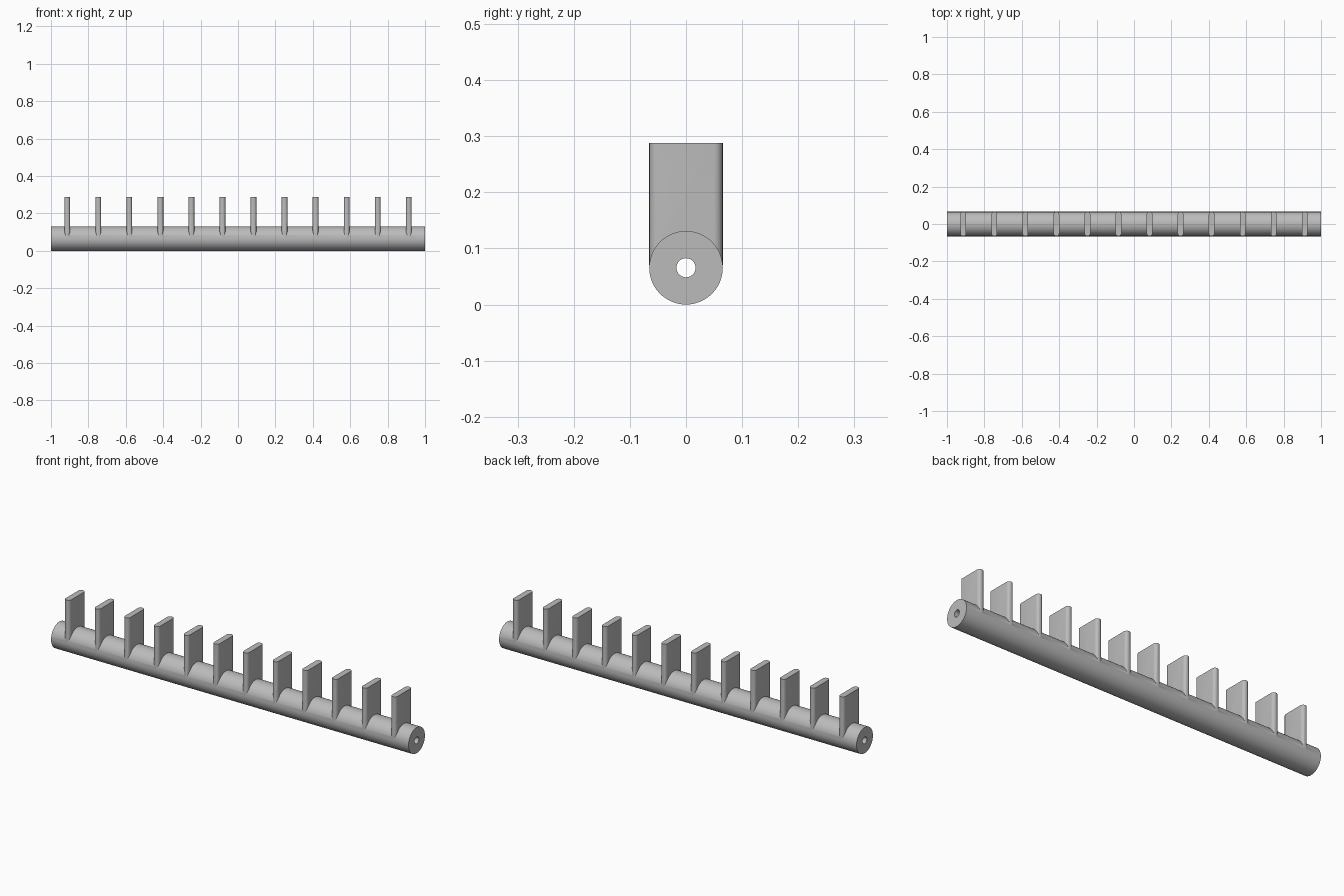
import bpy, bmesh, math

cube = bpy.data.objects.get("Cube")
if cube:
    bpy.data.objects.remove(cube, do_unlink=True)

ROD_R, BORE_R, LENGTH = 0.0655, 0.017, 2.0
FIN_T, FIN_TOP, FIN_COUNT, FIN_STEP = 0.031, 0.288, 12, 0.166

grey = bpy.data.materials.new("plain grey")
grey.use_nodes = True
colour = (0.5, 0.5, 0.5, 1)
grey.diffuse_color = colour
grey.node_tree.nodes["Principled BSDF"].inputs["Base Color"].default_value = colour


def extruded(name, outline, offset):
    """Extrude a closed outline of points along the offset vector."""
    bm = bmesh.new()
    face = bm.faces.new([bm.verts.new(p) for p in outline])
    grown = bmesh.ops.extrude_face_region(bm, geom=[face])["geom"]
    bmesh.ops.translate(bm, vec=offset, verts=[v for v in grown if isinstance(v, bmesh.types.BMVert)])
    bmesh.ops.recalc_face_normals(bm, faces=bm.faces)
    mesh = bpy.data.meshes.new(name)
    bm.to_mesh(mesh)
    bm.free()
    obj = bpy.data.objects.new(name, mesh)
    obj.data.materials.append(grey)
    bpy.context.collection.objects.link(obj)
    return obj


def rod(name, radius, length, sides):
    angles = [math.tau * i / sides for i in range(sides)]
    ring = [(-length / 2, radius * math.cos(a), ROD_R + radius * math.sin(a)) for a in angles]
    return extruded(name, ring, (length, 0, 0))


def fin(name, x):
    # Slot-shaped plan with rounded front and back edges
    r, steps = FIN_T / 2, 12
    plan = []
    for side in (1, -1):
        for i in range(steps + 1):
            a = math.pi * i / steps
            plan.append((x + side * r * math.cos(a), side * (ROD_R - r + r * math.sin(a)), 0.07))
    return extruded(name, plan, (0, 0, FIN_TOP - 0.07))


def boolean(target, tool, operation):
    mod = target.modifiers.new(operation.lower(), 'BOOLEAN')
    mod.operation, mod.solver, mod.object = operation, 'EXACT', tool
    bpy.context.view_layer.objects.active = target
    bpy.ops.object.modifier_apply(modifier=mod.name)
    bpy.data.objects.remove(tool, do_unlink=True)


# Rod with a row of evenly spaced fins
body = rod("finned_rod", ROD_R, LENGTH, 96)
for i in range(FIN_COUNT):
    boolean(body, fin("fin", (i - (FIN_COUNT - 1) / 2) * FIN_STEP), 'UNION')

# Bore through the full length
boolean(body, rod("bore_cutter", BORE_R, LENGTH + 0.2, 48), 'DIFFERENCE')

bpy.ops.object.select_all(action='DESELECT')
body.select_set(True)
bpy.context.view_layer.objects.active = body
bpy.ops.object.shade_smooth_by_angle(angle=math.radians(30))
